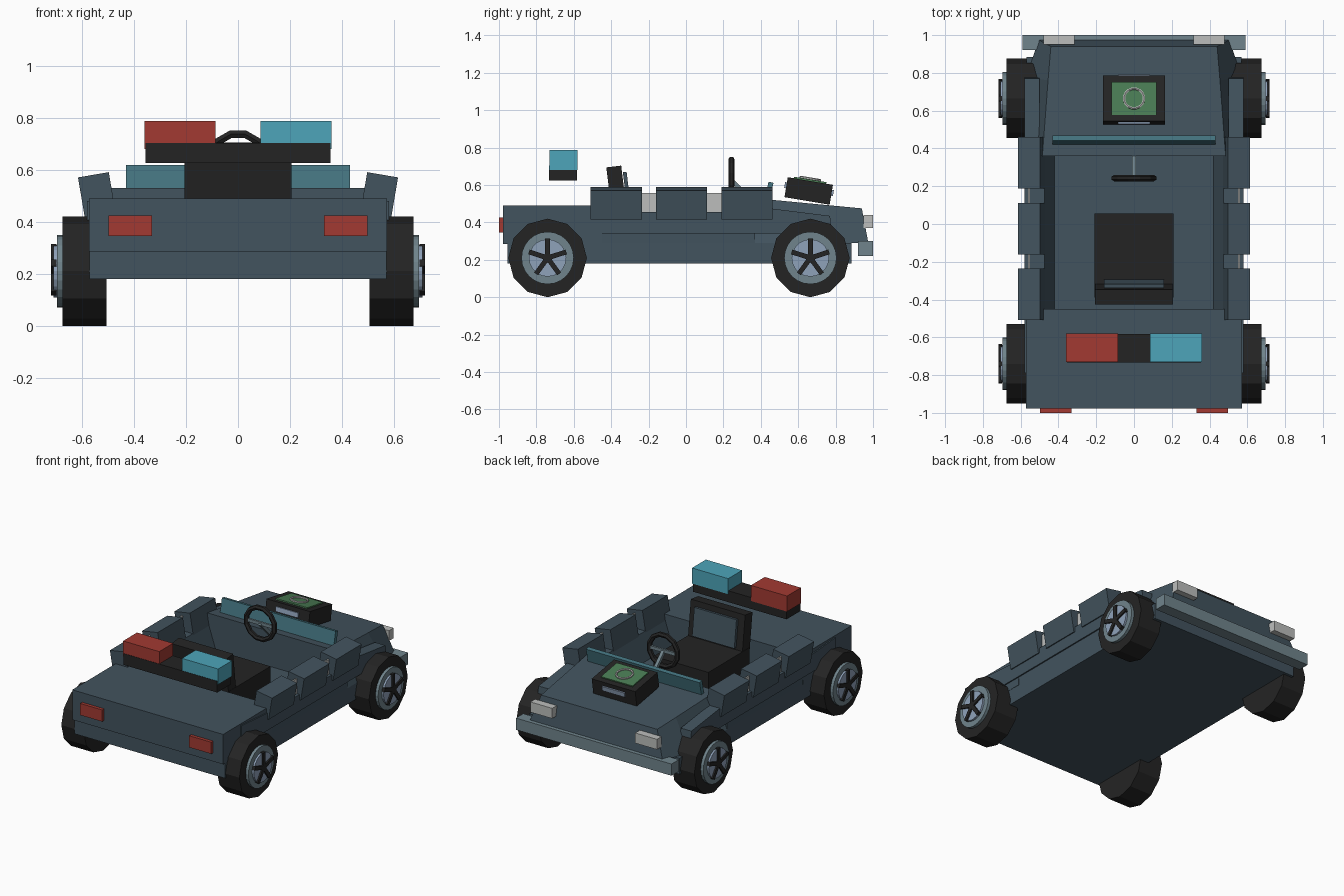
import bpy, bmesh, math
from mathutils import Matrix, Vector

if "Cube" in bpy.data.objects:
    bpy.data.objects.remove(bpy.data.objects["Cube"])


def material(name, hexa):
    def lin(c):
        return c / 12.92 if c <= 0.04045 else ((c + 0.055) / 1.055) ** 2.4
    m = bpy.data.materials.new(name)
    m.diffuse_color = [lin(int(hexa[i:i + 2], 16) / 255) for i in (0, 2, 4)] + [1]
    m.use_nodes = True
    m.node_tree.nodes["Principled BSDF"].inputs["Base Color"].default_value = m.diffuse_color
    return m


SLATE = material("slate body paint", "42535e")
BLACK = material("black rubber", "242424")
RED = material("red lamp", "a23a32")
BLUE = material("cyan lamp", "4da5ba")
GLASS = material("teal glass", "447480")
STEEL = material("grey steel", "70848c")
PALE = material("pale blue metal", "8fa2ba")
LIGHT = material("light grey", "bcbebc")
GREEN = material("green screen", "4a7c54")


def finish(name, bm, mat, matrix=None):
    bmesh.ops.recalc_face_normals(bm, faces=bm.faces[:])
    me = bpy.data.meshes.new(name)
    bm.to_mesh(me)
    bm.free()
    me.materials.append(mat)
    ob = bpy.data.objects.new(name, me)
    if matrix is not None:
        ob.matrix_world = matrix
    bpy.context.collection.objects.link(ob)
    return ob


def box(name, size, loc, mat, rx=0, ry=0):
    bm = bmesh.new()
    bmesh.ops.create_cube(bm, size=1, matrix=Matrix.Diagonal((*size, 1)))
    rot = Matrix.Rotation(math.radians(ry), 4, 'Y') @ Matrix.Rotation(math.radians(rx), 4, 'X')
    return finish(name, bm, mat, Matrix.Translation(loc) @ rot)


def span(name, x, y, z, mat):
    """Box given by its ranges."""
    return box(name, [b - a for a, b in (x, y, z)], [(a + b) / 2 for a, b in (x, y, z)], mat)


def loft(name, ring_a, ring_b, mat):
    """Solid between two matching closed rings."""
    bm = bmesh.new()
    a = [bm.verts.new(p) for p in ring_a]
    b = [bm.verts.new(p) for p in ring_b]
    bm.faces.new(a)
    bm.faces.new(b)
    for i in range(len(a)):
        j = (i + 1) % len(a)
        bm.faces.new((a[i], a[j], b[j], b[i]))
    return finish(name, bm, mat)


def disc(name, r, x0, x1, y, z, mat, n=12, r2=None):
    """Cylinder along x, one vertex pointing up."""
    def ring(x, rad):
        return [(x, y + rad * math.sin(2 * math.pi * i / n), z + rad * math.cos(2 * math.pi * i / n))
                for i in range(n)]
    return loft(name, ring(x0, r), ring(x1, r2 or r), mat)


def torus(name, R, r, n, m, matrix, mat):
    bm = bmesh.new()
    rings = []
    for i in range(n):
        a = 2 * math.pi * (i + 0.5) / n
        rings.append([bm.verts.new(((R + r * math.cos(b)) * math.cos(a),
                                    (R + r * math.cos(b)) * math.sin(a), r * math.sin(b)))
                      for b in [2 * math.pi * (k + 0.5) / m for k in range(m)]])
    for i in range(n):
        for k in range(m):
            p, q = rings[i], rings[(i + 1) % n]
            bm.faces.new((p[k], q[k], q[(k + 1) % m], p[(k + 1) % m]))
    return finish(name, bm, mat, matrix)


# chassis slab, rear deck and hood
span("chassis", (-.57, .57), (-.955, .885), (.18, .29), SLATE)
span("rear_deck", (-.572, .572), (-.978, -.45), (.285, .49), SLATE)
low = [(.57, .36), (.57, .78), (.505, .975)]
top = [(.485, .36, .53), (.455, .76, .492), (.44, .94, .475)]
loft("hood",
     [(x, y, .29) for x, y in low] + [(-x, y, .29) for x, y in reversed(low)],
     top + [(-x, y, z) for x, y, z in reversed(top)], SLATE)

# bumper
span("bumper", (-.59, .59), (.92, 1.0), (.22, .30), STEEL)

for s, side in ((-1, "left"), (1, "right")):
    # cockpit walls, sloped inside
    wall = [(.42, .29), (.57, .29), (.573, .455), (.475, .455)]
    loft(side + "_cockpit_wall", [(s * x, -.46, z) for x, z in wall],
         [(s * x, .37, z) for x, z in wall], SLATE)
    # outer side panel
    panel = [(-.79, .34), (.78, .34), (.77, .435), (.45, .475), (.2, .455), (-.45, .455), (-.79, .48)]
    loft(side + "_side_panel", [(s * .50, y, z) for y, z in panel],
         [(s * .58, y, z) for y, z in panel], SLATE)
    # tilted armour blocks with a rail between them
    for i, y in enumerate((-.373, -.025, .325)):
        box(f"{side}_armour_block_{i + 1}", (.12, .273, .156), (s * .5425, y, .5036), SLATE, ry=s * 9.6)
    span(side + "_rail", sorted((s * .55, s * .56)), (-.25, .2), (.45, .557), LIGHT)
    # lamps
    span(side + "_headlight", sorted((s * .315, s * .48)), (.95, 1.0), (.37, .44), LIGHT)
    span(side + "_tail_light", sorted((s * .33, s * .497)), (-1.0, -.97), (.345, .425), RED)
    span(side + "_beacon", sorted((s * .086, s * .36)), (-.73, -.58), (.68, .787), RED if s < 0 else BLUE)
    # wheels
    for y, end in ((-.74, "rear"), (.665, "front")):
        w = f"{side}_{end}_"
        disc(w + "tyre", .21, s * .505, s * .675, y, .21, BLACK)
        disc(w + "rim", .14, s * .66, s * .695, y, .21, STEEL, 24)
        disc(w + "hub_plate", .10, s * .68, s * .708, y, .21, PALE, 20)
        disc(w + "hub_cap", .026, s * .70, s * .718, y, .21, BLACK, 10)
        for k in range(5):
            a = 72 * k
            d = Vector((0, -math.sin(math.radians(a)), math.cos(math.radians(a))))
            box(f"{w}spoke_{k + 1}", (.02, .026, .10), Vector((s * .708, y, .21)) + d * .055, BLACK, rx=a)

# light bar base
span("light_bar_base", (-.355, .355), (-.732, -.582), (.625, .703), BLACK)

# seat
span("seat_cushion", (-.208, .208), (-.39, .055), (.29, .465), BLACK)
box("seat_back", (.412, .08, .30), (0, -.368, .55), BLACK, rx=7)
box("seat_back_panel", (.32, .02, .19), (0, -.316, .575), SLATE, rx=7)

# windshield leaning over the hood
box("windshield", (.862, .027, .13), (0, .441, .551), GLASS, rx=-12)

# steering wheel
torus("steering_wheel", .108, .017, 12, 6,
      Matrix.Translation((0, .243, .632)) @ Matrix.Rotation(math.pi / 2, 4, 'X') @
      Matrix.Rotation(0, 4, 'Z'), BLACK)
box("steering_column", (.022, .022, .19), (0, .305, .565), STEEL, rx=45)
box("steering_spoke", (.20, .014, .022), (0, .245, .632), STEEL)

# tilted console on the hood with screen, dial and end plates
TILT = -9.5
dev = Matrix.Translation((0, .656, .568)) @ Matrix.Rotation(math.radians(TILT), 4, 'X')
box("console", (.33, .245, .108), dev.translation, BLACK, rx=TILT)
box("console_screen", (.24, .175, .012), dev @ Vector((0, -.002, .056)), GREEN, rx=TILT)
torus("console_dial", .053, .007, 16, 6, dev @ Matrix.Translation((0, -.002, .066)), LIGHT)
for s, end in ((-1, "rear"), (1, "front")):
    box(end + "_console_plate", (.17, .014, .032), dev @ Vector((0, s * .125, .01)), PALE, rx=TILT)
